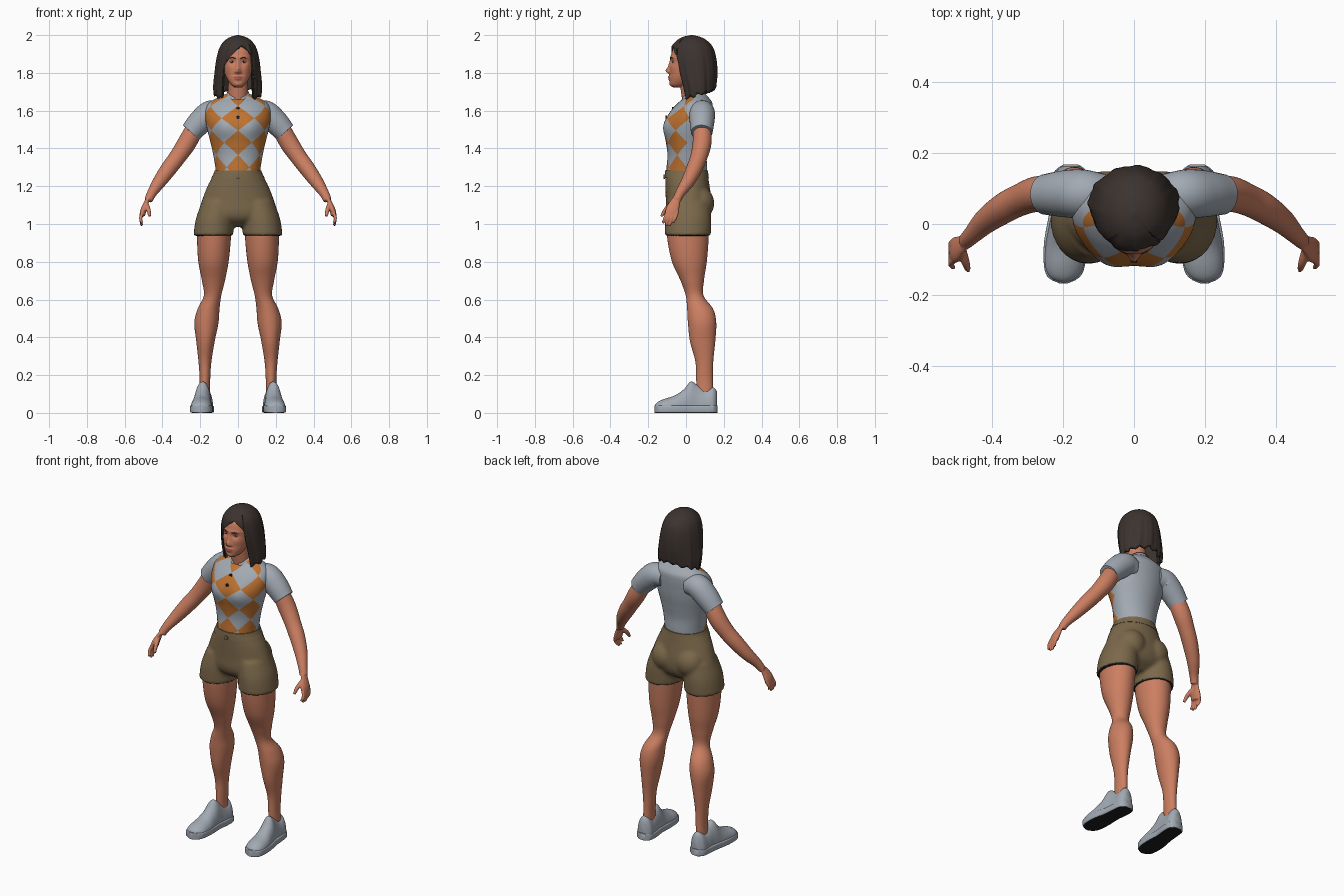
import bpy, bmesh
from math import sin, cos, pi, atan2, exp, radians, degrees, copysign
from mathutils import Vector, Matrix

if "Cube" in bpy.data.objects:
    bpy.data.objects.remove(bpy.data.objects["Cube"])


def paint(name, *rgb):
    m = bpy.data.materials.new(name)
    m.use_nodes = True
    m.diffuse_color = (*rgb, 1)
    node = next(n for n in m.node_tree.nodes if n.type == 'BSDF_PRINCIPLED')
    node.inputs["Base Color"].default_value = (*rgb, 1)
    node.inputs["Roughness"].default_value = 0.8
    return m


GREY = paint("light grey", .36, .40, .45)
ORANGE = paint("orange", .52, .17, .03)
KHAKI = paint("khaki", .20, .14, .07)
SKIN = paint("skin", .60, .21, .12)
HAIR = paint("dark brown hair", .045, .033, .028)
DARK = paint("near black", .015, .013, .013)
LIP = paint("lip", .42, .11, .08)
EYE = paint("eye white", .50, .42, .38)


def sample(keys, u):
    """Smooth interpolation of rows keyed by their first value."""
    u = min(max(u, keys[0][0]), keys[-1][0])
    i = max(k for k in range(len(keys) - 1) if keys[k][0] <= u)

    def slope(j):
        lo, hi = keys[max(j - 1, 0)], keys[min(j + 1, len(keys) - 1)]
        return [(q - p) / (hi[0] - lo[0]) for p, q in zip(lo, hi)]
    h = keys[i + 1][0] - keys[i][0]
    t = (u - keys[i][0]) / h
    w = 3 * t * t - 2 * t ** 3
    return [(1 - w) * a + w * b + h * t * (1 - t) * ((1 - t) * m - t * n)
            for a, b, m, n in zip(keys[i], keys[i + 1], slope(i), slope(i + 1))]


def bridge(bm, rings, closed=True, caps=True):
    n = len(rings[0])
    for lo, hi in zip(rings, rings[1:]):
        for i in range(n if closed else n - 1):
            j = (i + 1) % n
            bm.faces.new((lo[i], lo[j], hi[j], hi[i]))
    if caps:
        bm.faces.new(rings[0])
        bm.faces.new(rings[-1])


def ring(bm, centre, a, b, n, power=2):
    def bend(v):
        return copysign(abs(v) ** (2 / power), v)
    return [bm.verts.new(centre + a * bend(sin(t)) - b * bend(cos(t)))
            for t in (2 * pi * i / n for i in range(n))]


def upright(bm, keys, rows=40, n=48, power=2):
    """Stack of ellipses: z, centre x, centre y, half width, half depth."""
    rings = []
    for k in range(rows + 1):
        z, x, y, a, b = sample(keys, keys[0][0] + (keys[-1][0] - keys[0][0]) * k / rows)
        rings.append(ring(bm, Vector((x, y, z)), Vector((a, 0, 0)), Vector((0, b, 0)), n, power))
    bridge(bm, rings)


def lengthwise(bm, keys, rows=40, n=40, power=2):
    """Ellipses along y: y, centre x, centre z, half width, half height."""
    rings = []
    for k in range(rows + 1):
        y, x, z, a, b = sample(keys, keys[0][0] + (keys[-1][0] - keys[0][0]) * k / rows)
        rings.append(ring(bm, Vector((x, y, z)), Vector((a, 0, 0)), Vector((0, 0, b)), n, power))
    bridge(bm, rings)


def tube(bm, points, rows=20, n=20, flat=1):
    """Tapered tube through x, y, z, radius points."""
    keys = [(i, *p) for i, p in enumerate(points)]
    rings = []
    for k in range(rows + 1):
        u = (len(points) - 1) * k / rows
        p = sample(keys, u)
        along = Vector(sample(keys, u + .05)[1:4]) - Vector(sample(keys, u - .05)[1:4])
        a = along.cross(Vector((0, 1, 0))).normalized()
        b = a.cross(along).normalized()
        rings.append(ring(bm, Vector(p[1:4]), a * p[4] * flat, b * p[4], n))
    bridge(bm, rings)


def ball(bm, centre, size):
    bmesh.ops.create_uvsphere(bm, u_segments=24, v_segments=16, radius=1,
                              matrix=Matrix.Translation(centre) @ Matrix.Diagonal((*size, 1)))


def finish(name, bm, *mats, mirror=False, voxel=0, soften=4, thick=0, angle=50):
    bmesh.ops.recalc_face_normals(bm, faces=bm.faces)
    mesh = bpy.data.meshes.new(name)
    bm.to_mesh(mesh)
    bm.free()
    ob = bpy.data.objects.new(name, mesh)
    bpy.context.collection.objects.link(ob)
    for o in bpy.context.selected_objects:
        o.select_set(False)
    bpy.context.view_layer.objects.active = ob
    ob.select_set(True)
    if voxel:
        fuse = ob.modifiers.new("fuse", 'REMESH')
        fuse.mode, fuse.voxel_size = 'VOXEL', voxel
        soft = ob.modifiers.new("soften", 'SMOOTH')
        soft.iterations = soften
        for m in ("fuse", "soften"):
            bpy.ops.object.modifier_apply(modifier=m)
    for m in mats:
        ob.data.materials.append(m)
    bpy.ops.object.shade_smooth_by_angle(angle=radians(angle))
    if thick:
        s = ob.modifiers.new("thickness", 'SOLIDIFY')
        s.thickness, s.offset = thick, -1
    if mirror:
        ob.modifiers.new("mirror", 'MIRROR')
    return ob


def bulge(verts, spots):
    """Push the front surface along y: x, z, amount, spread x, spread z."""
    for v in verts:
        if v.co.y < 0:
            x, z = v.co.x, v.co.z
            v.co.y += sum(d * exp(-.5 * (((x - sx) / wx) ** 2 + ((z - sz) / wz) ** 2))
                          for sx, sz, d, wx, wz in spots)


def front(ob, x, z):
    return min((v.co for v in ob.data.vertices if v.co.y < 0),
               key=lambda c: (c.x - x) ** 2 + (c.z - z) ** 2).y


def button(name, y, z, r, mat):
    bm = bmesh.new()
    bmesh.ops.create_cone(bm, cap_ends=True, segments=20, radius1=r, radius2=r, depth=.008,
                          matrix=Matrix.Translation((0, y, z)) @ Matrix.Rotation(pi / 2, 4, 'X'))
    finish(name, bm, mat)


# Shirt body: rows and columns line up with the diamond pattern
TORSO = [(1.235, 0, 0, .122, .104), (1.28, 0, .003, .118, .108), (1.36, 0, .006, .13, .104),
         (1.43, 0, .008, .145, .112), (1.50, 0, .012, .163, .12), (1.56, 0, .02, .173, .118),
         (1.61, 0, .035, .17, .106), (1.645, 0, .05, .15, .088), (1.668, 0, .055, .11, .066),
         (1.69, 0, .05, .06, .052)]
bm = bmesh.new()
upright(bm, TORSO, rows=42, n=72)
bmesh.ops.poke(bm, faces=bm.faces)
for f in bm.faces:
    c = f.calc_center_median()
    z, cx, cy, rx, ry = sample(TORSO, c.z)
    t = degrees(atan2(c.x / rx, -(c.y - cy) / ry))
    u, v = t / 30, (c.z - 1.43) / .065
    f.material_index = int(abs(t) < 90 and (round((u + v) / 2) + round((u - v) / 2)) % 2 == 0)
bulge(bm.verts, [(s * .075, 1.515, -.022, .045, .045) for s in (-1, 1)])
shirt = finish("shirt_body", bm, GREY, ORANGE)

bm = bmesh.new()
tube(bm, [(.08, .085, 1.585, .055), (.14, .085, 1.587, .068), (.195, .085, 1.545, .066),
          (.25, .083, 1.485, .057)], n=32)
finish("sleeves", bm, GREY, mirror=True)

# Collar, open at the front
bm = bmesh.new()
rows = []
for drop in (0, .5, 1):
    row = []
    for i in range(41):
        t = radians(16 + 328 * i / 40)
        back = (1 - cos(t)) / 2
        top, low = 1.687 + .025 * back, 1.635 + .035 * back
        r = .057 + .014 * drop
        row.append(bm.verts.new((r * sin(t), .037 - (r - .003) * cos(t), top + (low - top) * drop)))
    rows.append(row)
bridge(bm, rows, closed=False, caps=False)
finish("collar", bm, GREY, thick=.006)

for i, z in enumerate((1.61, 1.565)):
    button("shirt_button_%d" % (i + 1), front(shirt, 0, z), z, .009, DARK)

# Shorts: hips, seat and two leg openings fused
bm = bmesh.new()
upright(bm, [(.985, 0, .012, .10, .05), (1.02, 0, .012, .175, .10), (1.06, 0, .014, .205, .12),
             (1.12, 0, .015, .192, .122), (1.2, 0, .008, .162, .117), (1.25, 0, .004, .136, .114),
             (1.285, 0, .003, .122, .112)])
for s in (-1, 1):
    upright(bm, [(.937, s * .131, .01, .106, .122), (1.03, s * .122, .012, .10, .122),
                 (1.12, s * .1, .015, .09, .11)])
    ball(bm, (s * .08, .066, 1.11), (.085, .084, .09))
shorts = finish("shorts", bm, KHAKI, DARK, voxel=.009, soften=6)
for p in shorts.data.polygons:
    p.material_index = int(p.center.z < .955 and p.normal.z < -.45)

bm = bmesh.new()
upright(bm, [(1.243, 0, .004, .142, .117), (1.265, 0, .003, .130, .115), (1.283, 0, .003, .123, .113)],
        rows=6, n=64)
finish("waistband", bm, KHAKI)
button("waist_button", -.114, 1.25, .012, KHAKI)

# Legs
bm = bmesh.new()
upright(bm, [(.08, .178, .10, .028, .045), (.18, .175, .098, .028, .044), (.27, .175, .097, .034, .047),
             (.38, .172, .088, .049, .067), (.48, .167, .085, .064, .075), (.55, .156, .075, .058, .069),
             (.62, .135, .046, .046, .047), (.70, .13, .033, .061, .062), (.80, .13, .018, .08, .092),
             (.93, .127, .01, .09, .11), (1.0, .125, .01, .09, .11)], rows=60)
finish("legs", bm, SKIN, mirror=True)

# Shoes
bm = bmesh.new()
lengthwise(bm, [(-.164, .198, .03, .014, .012), (-.152, .198, .03, .038, .026),
                (-.12, .196, .03, .054, .042), (-.06, .193, .03, .056, .062),
                (-.01, .19, .03, .05, .096), (.025, .187, .03, .046, .136), (.06, .183, .03, .044, .118),
                (.10, .18, .03, .046, .096), (.145, .178, .03, .044, .106), (.163, .178, .03, .025, .085)])
for v in bm.verts:
    v.co.z = max(v.co.z, .01)
finish("shoe_uppers", bm, GREY, mirror=True)

bm = bmesh.new()
lengthwise(bm, [(-.167, .198, .02, .012, .02), (-.153, .198, .02, .042, .02), (-.12, .196, .02, .057, .02),
                (-.05, .193, .02, .06, .02), (.03, .187, .02, .052, .02), (.10, .18, .02, .052, .02),
                (.15, .178, .02, .045, .02), (.167, .178, .02, .022, .02)], power=7)
soles = finish("shoe_soles", bm, GREY, DARK, mirror=True)
for p in soles.data.polygons:
    p.material_index = int(p.normal.z < -.9)

# Arms with hands
bm = bmesh.new()
tube(bm, [(.22, .085, 1.52, .048), (.27, .085, 1.43, .05), (.32, .068, 1.355, .045), (.365, .045, 1.295, .043),
          (.415, .01, 1.225, .036), (.455, -.03, 1.165, .026), (.475, -.05, 1.125, .022)], rows=40, n=28)
tube(bm, [(.468, -.042, 1.145, .02), (.485, -.058, 1.115, .027), (.5, -.072, 1.075, .036),
          (.507, -.077, 1.045, .033)], flat=.45)
for i, tip in enumerate((1.005, .992, .99, 1.005)):
    y = -.103 + .018 * i
    tube(bm, [(.503, y + .005, 1.07, .009), (.515, y - .008, 1.032, .009), (.509, y - .02, tip, .007)], n=12)
tube(bm, [(.486, -.07, 1.105, .014), (.474, -.108, 1.075, .012), (.467, -.13, 1.04, .008)], n=12)
finish("arms", bm, SKIN, mirror=True, voxel=.0045, soften=3)

# Neck and head
bm = bmesh.new()
tube(bm, [(0, .045, 1.60, .055), (0, .03, 1.68, .053), (0, .012, 1.79, .05)], n=32)
finish("neck", bm, SKIN)

bm = bmesh.new()
upright(bm, [(1.722, 0, -.045, .015, .02), (1.735, 0, -.04, .035, .042), (1.765, 0, -.025, .056, .062),
             (1.80, 0, -.005, .070, .08), (1.85, 0, .015, .079, .098), (1.89, 0, .02, .081, .10),
             (1.94, 0, .025, .07, .085), (1.975, 0, .03, .03, .04)], rows=100, n=128, power=2.2)
bulge(bm.verts, [(0, 1.812, -.019, .009, .011), (0, 1.84, -.009, .008, .02), (0, 1.779, -.007, .015, .004),
                 (0, 1.767, -.007, .013, .005), (0, 1.737, -.004, .018, .01)])
bulge(bm.verts, [(s * x, z, d, w, h) for s in (-1, 1) for x, z, d, w, h in
                 ((.03, 1.858, .008, .014, .010), (.03, 1.882, -.003, .02, .006),
                  (.045, 1.825, -.004, .016, .016), (.012, 1.805, -.006, .006, .006))])
for f in bm.faces:
    c = f.calc_center_median()
    f.material_index = int((c.x / .023) ** 2 + ((c.z - 1.773) / .011) ** 2 < 1 and c.y < -.05)
head = finish("head", bm, SKIN, LIP)

# Eyes and brows
y = front(head, .031, 1.858)
for name, mat, depth, size in (("eyes", EYE, .003, (.013, .006, .0055)), ("irises", DARK, -.001, (.005, .003, .005))):
    bm = bmesh.new()
    ball(bm, (.031, y + depth, 1.858), size)
    finish(name, bm, mat, mirror=True)
bm = bmesh.new()
tube(bm, [(x, front(head, x, z) + .001, z, r) for x, z, r in
          ((.014, 1.876, .0025), (.032, 1.881, .003), (.05, 1.875, .0015))], n=10)
finish("eyebrows", bm, HAIR, mirror=True)

# Hair: bob with an off-centre parting; each column ends at its own height
BOB = [(1.64, 0, .065, .118, .088), (1.72, 0, .06, .128, .098), (1.80, 0, .05, .122, .115),
       (1.88, 0, .04, .112, .119), (1.94, 0, .033, .094, .107), (1.975, 0, .031, .066, .075),
       (1.992, 0, .03, .036, .042), (2.0, 0, .03, .004, .005)]


def hair_end(t):
    if abs(t) < 43:
        return 1.945 - .11 * (abs(t - 12) / 54) ** 1.3
    return 1.662 + .06 * (abs(t) - 43) / 137 + .007 * sin(radians(t * 13))


bm = bmesh.new()
rows = []
for k in range(33):
    s = (k / 32) ** 1.5
    row = []
    for i in range(120):
        t = -180 + 3 * i
        z, x, y, a, b = sample(BOB, 2.0 + (hair_end(t) - 2.0) * s)
        wave = 1 + .022 * s * sin(radians(t * 11)) + .01 * s * sin(radians(t * 23))
        row.append(bm.verts.new((a * wave * sin(radians(t)), y - b * wave * cos(radians(t)), z)))
    rows.append(row)
bridge(bm, rows, caps=False)
bm.faces.new(rows[0])
finish("hair", bm, HAIR, thick=.016)
